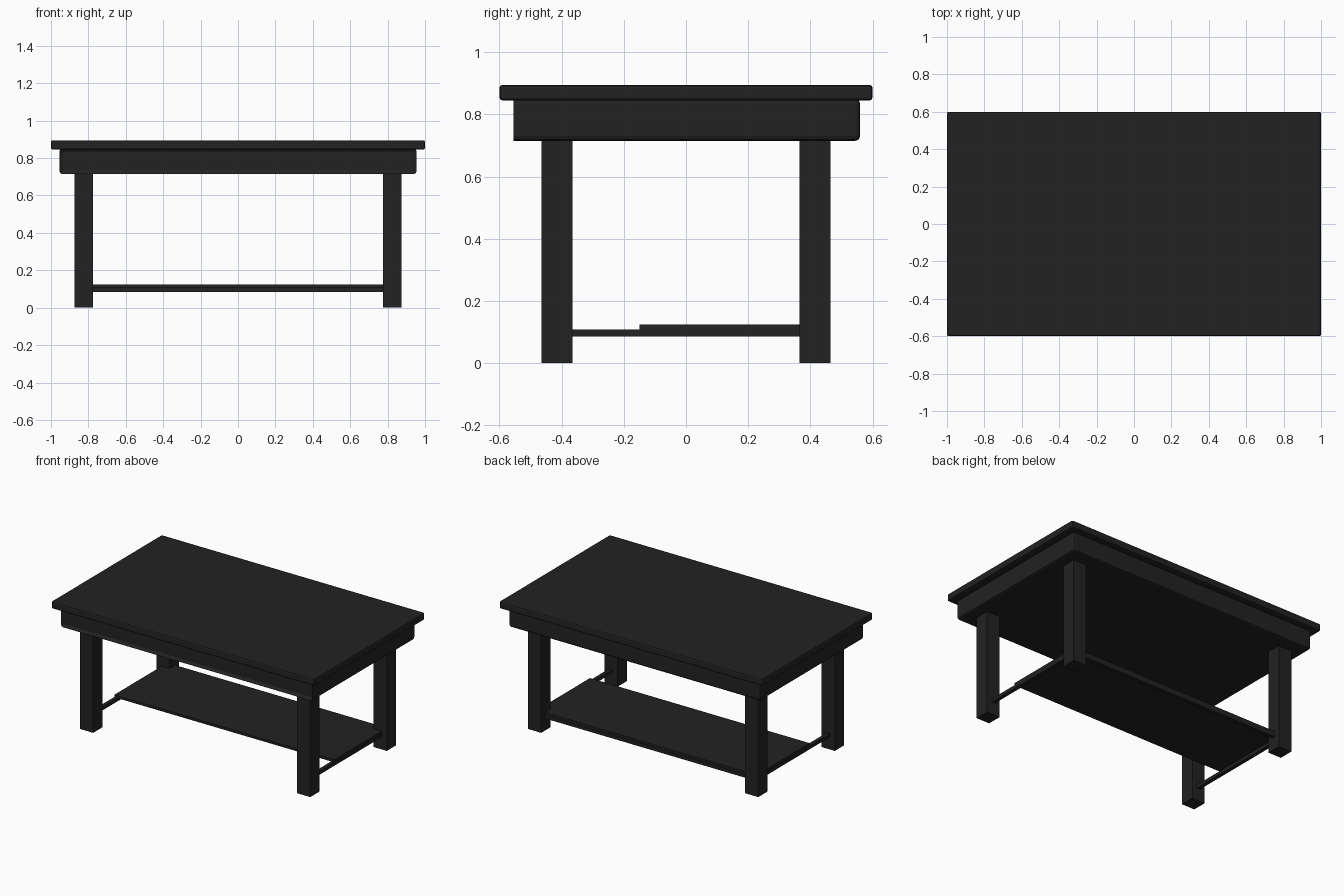
import bpy, bmesh

if "Cube" in bpy.data.objects:
    bpy.data.objects.remove(bpy.data.objects["Cube"])

black = bpy.data.materials.new("black paint")
black.diffuse_color = (0.016, 0.016, 0.016, 1)
black.use_nodes = True
black.node_tree.nodes["Principled BSDF"].inputs["Base Color"].default_value = black.diffuse_color


def box(name, lo, hi, bevel=0.0, skip_front=False, inset=None):
    """Box between two corners, optionally chamfered and with a recessed front panel."""
    bm = bmesh.new()
    bmesh.ops.create_cube(bm, size=1)
    for v in bm.verts:
        v.co = [(lo[i] + hi[i]) / 2 + v.co[i] * (hi[i] - lo[i]) for i in range(3)]
    if bevel:
        edges = [e for e in bm.edges
                 if not (skip_front and all(abs(v.co.y - lo[1]) < 1e-5 for v in e.verts))]
        bmesh.ops.bevel(bm, geom=edges, offset=bevel, segments=2, profile=0.5, affect='EDGES')
    bm.normal_update()
    if inset:
        width, depth = inset
        front = [f for f in bm.faces if f.normal.y < -0.99]
        bmesh.ops.inset_region(bm, faces=front, thickness=width, depth=0)
        for v in {v for f in front for v in f.verts}:
            v.co.y += depth
    bmesh.ops.recalc_face_normals(bm, faces=bm.faces)
    me = bpy.data.meshes.new(name)
    bm.to_mesh(me)
    bm.free()
    me.materials.append(black)
    ob = bpy.data.objects.new(name, me)
    bpy.context.collection.objects.link(ob)
    return ob


# top board and the drawer case under it, with a recessed front panel
box("table_top", (-1, -0.6, 0.845), (1, 0.6, 0.895), bevel=0.01)
box("drawer_case", (-0.955, -0.555, 0.715), (0.955, 0.56, 0.85),
    bevel=0.015, skip_front=True, inset=(0.018, 0.012))

# four square legs
for sx, side in ((-1, "left"), (1, "right")):
    for sy, end in ((-1, "front"), (1, "back")):
        x, y = sx * 0.825, sy * 0.415
        box(f"{end}_{side}_leg", (x - 0.05, y - 0.05, 0), (x + 0.05, y + 0.05, 0.72))
    # side rail between front and back legs
    box(f"{side}_rail", (sx * 0.825 - 0.0125, -0.38, 0.085),
        (sx * 0.825 + 0.0125, 0.38, 0.108))

# back rail and the shelf lying on the rails
box("back_rail", (-0.79, 0.4025, 0.085), (0.79, 0.4275, 0.108))
box("shelf", (-0.835, -0.15, 0.108), (0.835, 0.425, 0.125))
